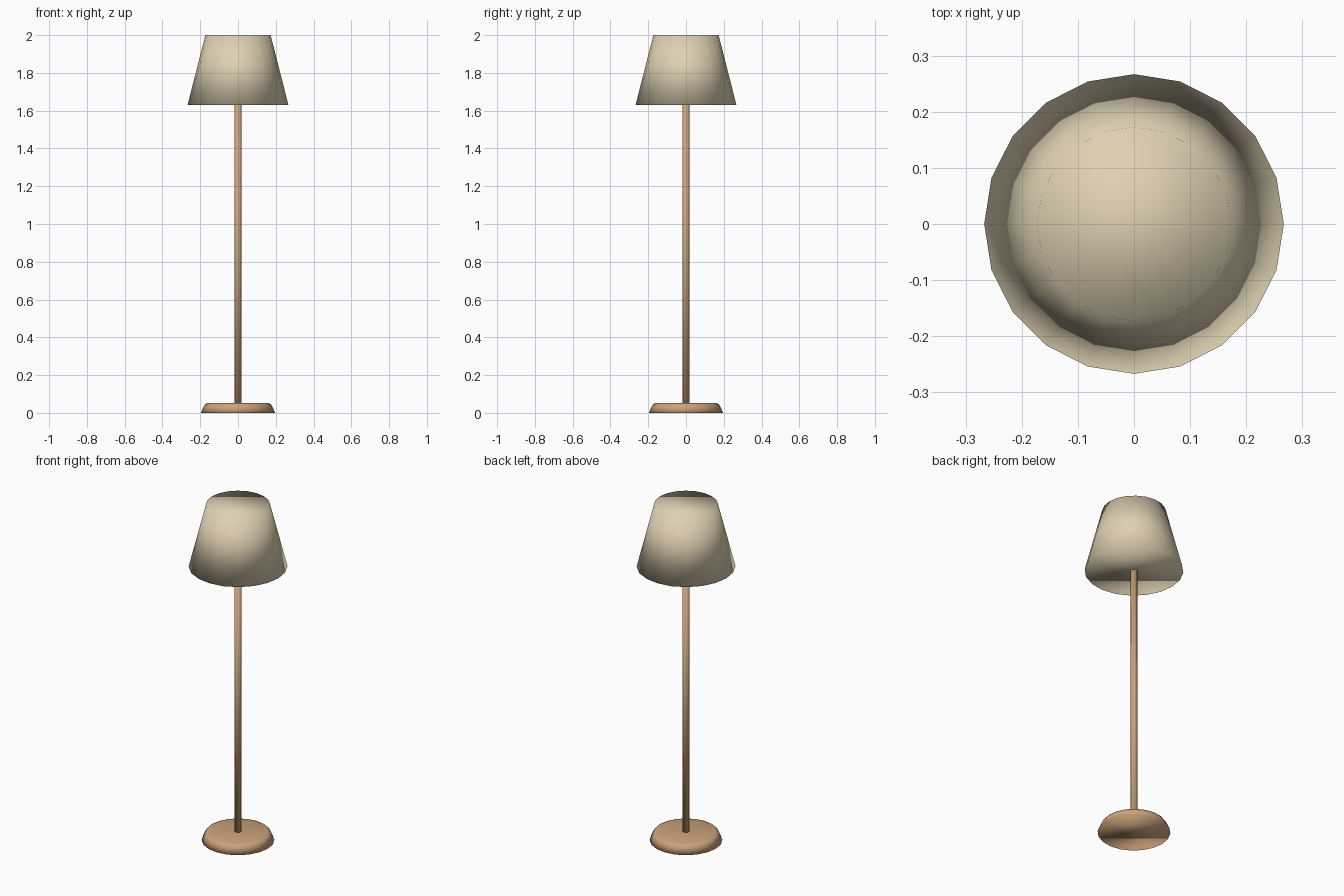
import bpy
import bmesh
from math import cos, sin, tau

cube = bpy.data.objects.get("Cube")
if cube:
    bpy.data.objects.remove(cube, do_unlink=True)


def make_material(name, colour):
    mat = bpy.data.materials.new(name)
    mat.use_nodes = True
    mat.diffuse_color = colour
    mat.node_tree.nodes["Principled BSDF"].inputs["Base Color"].default_value = colour
    return mat


def turned(name, profile, sides, mat, flat_caps):
    """Closed solid of revolution from (radius, height) points, bottom to top."""
    bm = bmesh.new()
    rings = [[bm.verts.new((r * cos(tau * i / sides), r * sin(tau * i / sides), z))
              for i in range(sides)] for r, z in profile]
    for low, high in zip(rings, rings[1:]):
        for i in range(sides):
            j = (i + 1) % sides
            bm.faces.new((low[i], low[j], high[j], high[i])).smooth = True
    for cap in (rings[0][::-1], rings[-1]):
        face = bm.faces.new(cap)
        face.smooth = not flat_caps
        if flat_caps:
            for edge in face.edges:
                edge.smooth = False
    mesh = bpy.data.meshes.new(name)
    bm.to_mesh(mesh)
    bm.free()
    mesh.materials.append(mat)
    obj = bpy.data.objects.new(name, mesh)
    bpy.context.collection.objects.link(obj)
    return obj


wood = make_material("light wood", (0.60, 0.37, 0.20, 1))
cream = make_material("cream fabric", (0.73, 0.64, 0.45, 1))

# Low round foot with a bevelled rim
turned("base", [(0.197, 0), (0.18, 0.037), (0.173, 0.047), (0.16, 0.052)], 20, wood, False)

# Slender upright
turned("pole", [(0.0185, 0.05), (0.0185, 1.66)], 10, wood, False)

# Closed tapered shade, softly shaded over its rims
turned("lampshade", [(0.267, 1.63), (0.173, 2.0)], 20, cream, False)
